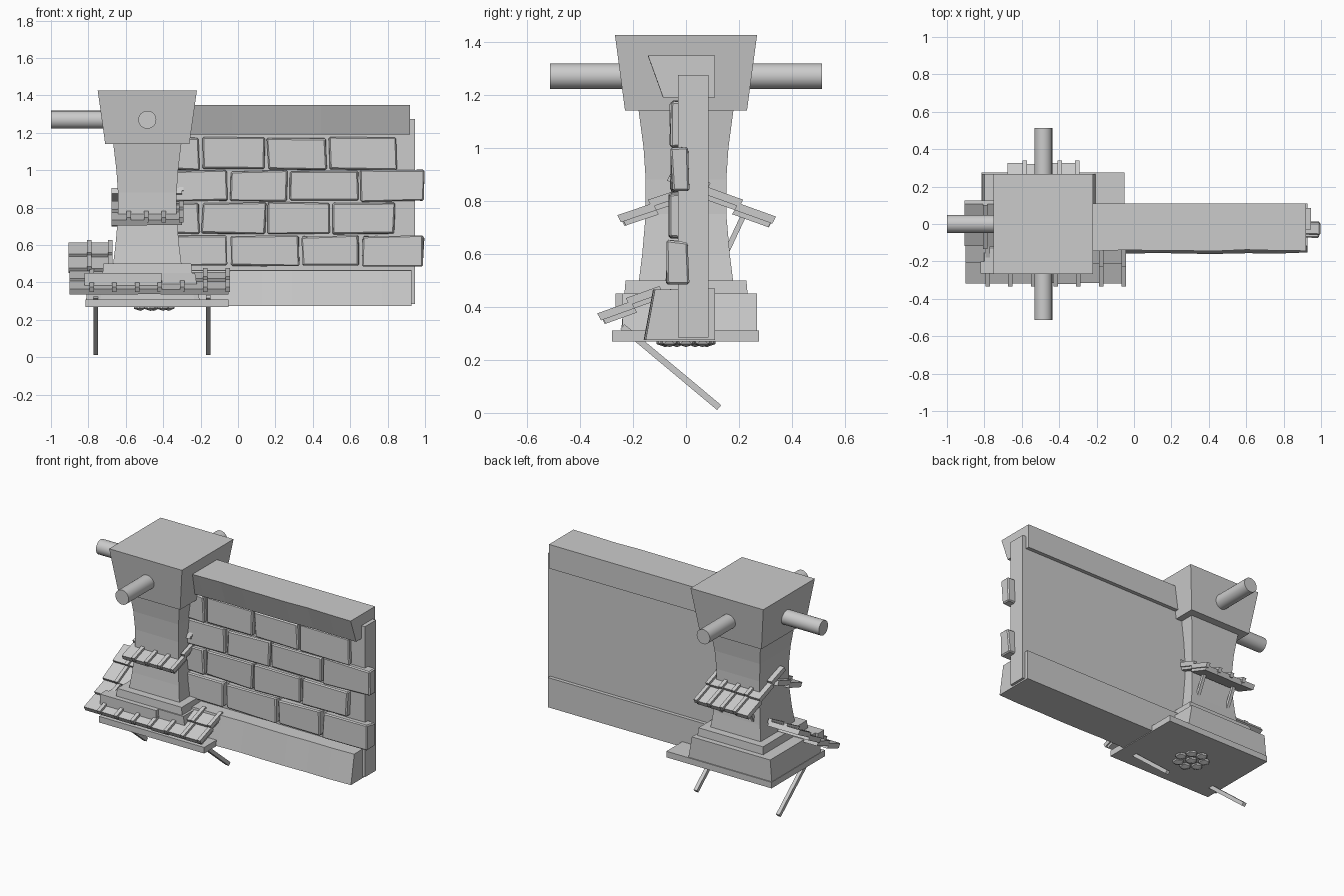
import bpy, bmesh, math, random
from mathutils import Vector, Matrix

random.seed(4)
if "Cube" in bpy.data.objects:
    bpy.data.objects.remove(bpy.data.objects["Cube"])

GREY = (0.6, 0.6, 0.6, 1)
mat = bpy.data.materials.new("plain grey")
mat.use_nodes = True
mat.diffuse_color = GREY
mat.node_tree.nodes["Principled BSDF"].inputs["Base Color"].default_value = GREY


def finish(name, bm, smooth=False):
    bmesh.ops.recalc_face_normals(bm, faces=bm.faces)
    mesh = bpy.data.meshes.new(name)
    bm.to_mesh(mesh)
    bm.free()
    obj = bpy.data.objects.new(name, mesh)
    bpy.context.collection.objects.link(obj)
    mesh.materials.append(mat)
    if smooth:
        bpy.ops.object.select_all(action="DESELECT")
        obj.select_set(True)
        bpy.context.view_layer.objects.active = obj
        bpy.ops.object.shade_smooth_by_angle(angle=math.radians(40))
    return obj


def add_box(bm, x, y, z, matrix=Matrix(), jitter=0.0):
    corners = []
    for v in bmesh.ops.create_cube(bm, size=1)["verts"]:
        p = Vector([a[0] if c < 0 else a[1] for a, c in zip((x, y, z), v.co)])
        p += Vector([random.uniform(-jitter, jitter) for _ in range(3)])
        v.co = matrix @ p
        corners.append(v)
    return corners


def box(name, x, y, z):
    bm = bmesh.new()
    add_box(bm, x, y, z)
    return finish(name, bm)


def loft(name, sections, cx):
    # square-cut rings (z, half width, half depth) joined upward
    bm = bmesh.new()
    rings = [[bm.verts.new((cx + sx * w, sy * d, z))
              for sx, sy in ((-1, -1), (1, -1), (1, 1), (-1, 1))] for z, w, d in sections]
    for low, high in zip(rings, rings[1:]):
        for i in range(4):
            j = (i + 1) % 4
            bm.faces.new((low[i], low[j], high[j], high[i]))
    bm.faces.new(rings[0])
    bm.faces.new(rings[-1])
    return finish(name, bm)


def beam(name, profile, x0, x1, cuts=8):
    # long beam with a (y, z) cross-section and slightly chipped edges
    bm = bmesh.new()
    rings = []
    for i in range(cuts + 1):
        x = x0 + (x1 - x0) * i / cuts
        r = random.uniform(0, 0.008)
        rings.append([bm.verts.new((x, y + (r if y < 0 else 0), z)) for y, z in profile])
    n = len(profile)
    for a, b in zip(rings, rings[1:]):
        for i in range(n):
            bm.faces.new((a[i], a[(i + 1) % n], b[(i + 1) % n], b[i]))
    bm.faces.new(rings[0])
    bm.faces.new(rings[-1])
    return finish(name, bm)


def aligned(start, end):
    # frame whose z axis runs from start to end, with x kept level
    direction = Vector(end) - Vector(start)
    side = Vector((1, 0, 0))
    zax = direction.normalized()
    rot = Matrix((side, zax.cross(side), zax)).transposed().to_4x4()
    return Matrix.Translation(start) @ rot, direction.length


def strut(name, x, start, end, half):
    m, length = aligned((x, *start), (x, *end))
    bm = bmesh.new()
    add_box(bm, (-half, half), (-half, half), (0, length), m)
    return finish(name, bm)


def rod(name, start, end, radius):
    a, b = Vector(start), Vector(end)
    bm = bmesh.new()
    m = Matrix.Translation((a + b) / 2) @ (b - a).to_track_quat("Z", "Y").to_matrix().to_4x4()
    bmesh.ops.create_cone(bm, cap_ends=True, segments=24, radius1=radius,
                          radius2=radius, depth=(b - a).length, matrix=m)
    return finish(name, bm, True)


def roof(name, x0, x1, low, high, columns, rows):
    # overlapping tile rows climbing from the low (y, z) edge to the high edge
    m, length = aligned((0, *low), (0, *high))
    out = 1 if high[0] < low[0] else -1
    if m.to_3x3().col[1].z < 0:
        m = m @ Matrix.Diagonal((1, -1, 1, 1))
    bm = bmesh.new()
    w, h = (x1 - x0) / columns, length / rows
    for r in range(rows):
        for c in range(columns):
            x = x0 + c * w
            drop = random.uniform(0, 0.008)
            tile = add_box(bm, (x, x + w), (-0.018, 0.014), (r * h - drop, r * h + h))
            for v in tile:
                v.co.y += 0.018 * (1 - (v.co.z - r * h) / h) - 0.009
        for c in range(1, columns + 1):
            x = x0 + c * w
            seam = add_box(bm, (x - 0.016, x + 0.008), (0, 0.03), (r * h - 0.012, r * h + h))
            for v in seam:
                v.co.y += 0.018 * (1 - (v.co.z - r * h) / h) - 0.009
    bm.transform(m)
    return finish(name, bm)


# pillar: head, waisted shaft, plinth and footing
CX = -0.485
loft("pillar_head", [(1.14, 0.225, 0.23), (1.425, 0.265, 0.268)], CX)
loft("pillar_shaft", [(0.48, 0.185, 0.18), (0.6, 0.17, 0.165), (0.75, 0.157, 0.152),
                      (0.88, 0.157, 0.152), (1.0, 0.165, 0.16), (1.15, 0.183, 0.18)], CX)
loft("pillar_plinth", [(0.3, 0.25, 0.245), (0.5, 0.235, 0.228)], CX)
box("footing_slab", (-0.815, -0.05), (-0.28, 0.275), (0.27, 0.31))
foot = box("footing_block", (-0.815, -0.2), (-0.24, 0.268), (0.275, 0.45))
for v in foot.data.vertices:
    if v.co.z > 0.4:
        v.co.x += 0.015 if v.co.x < -0.5 else -0.03
box("footing_front_plate", (-0.82, -0.41), (-0.265, -0.2), (0.38, 0.45))

# crossing rods through the head
rod("side_rod", (-1, 0, 1.27), (-0.6, 0, 1.27), 0.048)
rod("cross_rod", (CX, -0.513, 1.27), (CX, 0.513, 1.27), 0.048)

# wall panel with top and bottom beams
box("wall_panel", (-0.45, 0.945), (-0.03, 0.085), (0.285, 1.275))
beam("wall_top_beam", [(-0.145, 1.348), (0.11, 1.348), (0.11, 1.19), (-0.088, 1.19)], -0.35, 0.92)
beam("wall_bottom_beam", [(-0.16, 0.275), (0.11, 0.275), (0.11, 0.47), (-0.125, 0.465)], -0.35, 0.928)

# staggered bricks: row bottom, row top, front depth, joints along x
courses = [
    (1.005, 1.175, -0.06, (-0.4, -0.2, 0.15, 0.48, 0.855)),
    (0.835, 0.998, -0.055, (-0.4, -0.05, 0.27, 0.65, 1.0)),
    (0.66, 0.825, -0.06, (-0.4, -0.2, 0.155, 0.495, 0.845)),
    (0.49, 0.648, -0.072, (-0.4, -0.05, 0.335, 0.655, 1.0)),
]
bricks = bmesh.new()
for z0, z1, front, joints in courses:
    for a, b in zip(joints, joints[1:]):
        add_box(bricks, (a + 0.008, b - 0.008), (front, 0.01), (z0, z1), jitter=0.006)
bmesh.ops.bevel(bricks, geom=bricks.edges[:], offset=0.007, segments=1, affect="EDGES")
finish("wall_bricks", bricks)

# tiled canopies around the pillar
roof("lower_front_roof", -0.9, -0.05, (-0.305, 0.345), (-0.09, 0.46), 7, 2)
roof("lower_side_roof", -0.905, -0.68, (-0.1, 0.46), (0.11, 0.61), 2, 2)
roof("upper_front_roof", -0.675, -0.3, (-0.23, 0.715), (0.0, 0.83), 4, 2)
roof("upper_back_roof", -0.675, -0.3, (0.31, 0.71), (-0.06, 0.9), 4, 3)

# slanting supports
for side, x in (("right", -0.76), ("left", -0.16)):
    strut(side + "_long_strut", x, (-0.24, 0.325), (0.125, 0.02), 0.012)
for side, x in (("right", -0.6), ("left", -0.37)):
    strut(side + "_back_strut", x, (0.14, 0.58), (0.215, 0.74), 0.01)

# rosette of pebbles under the footing
rosette = bmesh.new()
for i in range(8):
    r = 0.08 if i else 0
    a = math.tau * i / 7
    m = Matrix.Translation((-0.45 + r * math.cos(a), r * math.sin(a), 0.27))
    bmesh.ops.create_icosphere(rosette, subdivisions=1, radius=0.04,
                               matrix=m @ Matrix.Diagonal((1, 1, 0.55, 1)))
finish("underside_rosette", rosette)
